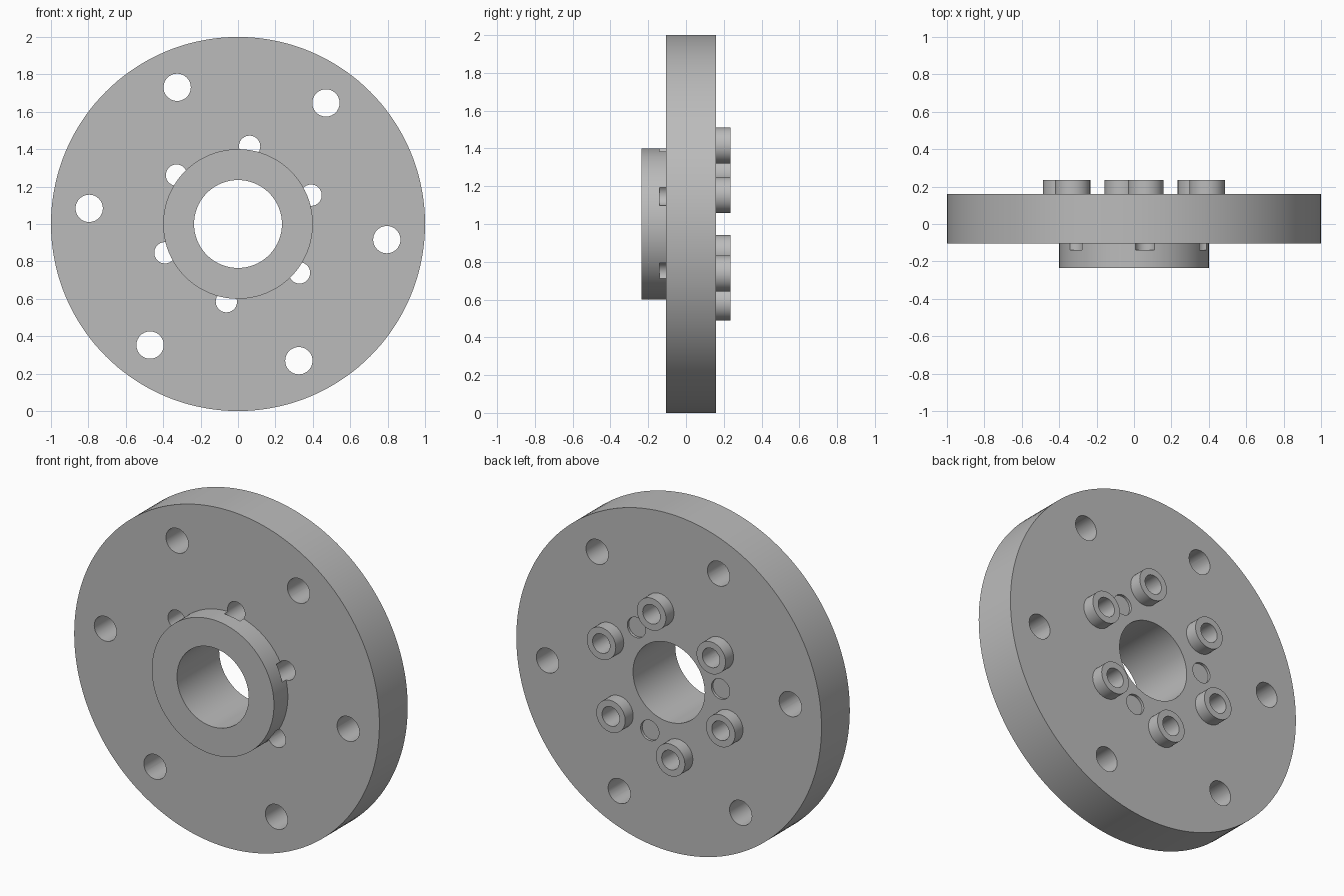
import bpy, bmesh, math
from mathutils import Matrix, Vector

cube = bpy.data.objects.get("Cube")
if cube:
    bpy.data.objects.remove(cube, do_unlink=True)

GREY = (0.5, 0.5, 0.5, 1)
metal = bpy.data.materials.new("plain_grey_metal")
metal.use_nodes = True
metal.diffuse_color = GREY
metal.node_tree.nodes["Principled BSDF"].inputs["Base Color"].default_value = GREY

CENTRE_Z = 1.0
BACK, FRONT = 0.16, -0.105        # plate faces
BOSS_END, HUB_END = 0.235, -0.235
BOLT_R = 0.057


def ring(radius, start, count):
    """Points evenly spaced on a circle in the plate plane."""
    for i in range(count):
        a = math.radians(start + i * 360 / count)
        yield Vector((radius * math.cos(a), 0, CENTRE_Z + radius * math.sin(a)))


def make_object(name, bm):
    bmesh.ops.recalc_face_normals(bm, faces=bm.faces)
    mesh = bpy.data.meshes.new(name)
    bm.to_mesh(mesh)
    bm.free()
    obj = bpy.data.objects.new(name, mesh)
    bpy.context.scene.collection.objects.link(obj)
    mesh.materials.append(metal)
    return obj


def smooth(mesh):
    mesh.shade_smooth()
    mesh.set_sharp_from_angle(angle=math.radians(30))


def revolve(name, profile, centre, segments):
    """Turn a closed (radius, y) profile around an axis along y."""
    bm = bmesh.new()
    loops = []
    for i in range(segments):
        a = math.tau * i / segments
        loops.append([bm.verts.new(centre + Vector((r * math.cos(a), y, r * math.sin(a))))
                      for r, y in profile])
    n = len(profile)
    for i in range(segments):
        a, b = loops[i], loops[(i + 1) % segments]
        for j in range(n):
            k = (j + 1) % n
            bm.faces.new((a[j], a[k], b[k], b[j]))
    return make_object(name, bm)


def add_drill(bm, centre, radius, y0, y1):
    place = Matrix.Translation(centre + Vector((0, (y0 + y1) / 2, 0)))
    bmesh.ops.create_cone(bm, cap_ends=True, segments=40, radius1=radius, radius2=radius,
                          depth=y1 - y0,
                          matrix=place @ Matrix.Rotation(math.pi / 2, 4, 'X'))


# Plate with its front hub and centre bore
flange = revolve("flange_plate", [(0.235, HUB_END), (0.4, HUB_END), (0.4, FRONT),
                                  (1, FRONT), (1, BACK), (0.235, BACK)],
                 Vector((0, 0, CENTRE_Z)), 144)

# Drills: outer holes, boss holes notching the hub, shallow round recesses
drills = bmesh.new()
for p in ring(0.8, -6, 6):
    add_drill(drills, p, 0.073, -0.4, 0.4)
for p in ring(0.42, 21.5, 6):
    add_drill(drills, p, BOLT_R, -0.14, 0.4)
for p in ring(0.342, 51.5, 3):
    add_drill(drills, p, 0.06, BACK - 0.015, 0.4)
cutter = make_object("hole_cutter", drills)
cutter.hide_render = True

cut = flange.modifiers.new("holes", 'BOOLEAN')
cut.operation = 'DIFFERENCE'
cut.solver = 'EXACT'
cut.object = cutter
bpy.context.view_layer.update()
result = bpy.data.meshes.new_from_object(
    flange.evaluated_get(bpy.context.evaluated_depsgraph_get()))
flange.modifiers.clear()
flange.data = result
smooth(result)
bpy.data.objects.remove(cutter, do_unlink=True)

# Raised collars around the boss holes on the back
for i, p in enumerate(ring(0.42, 21.5, 6)):
    boss = revolve(f"back_boss_{i + 1}", [(BOLT_R, BACK), (0.095, BACK),
                                          (0.095, BOSS_END), (BOLT_R, BOSS_END)], p, 40)
    smooth(boss.data)
